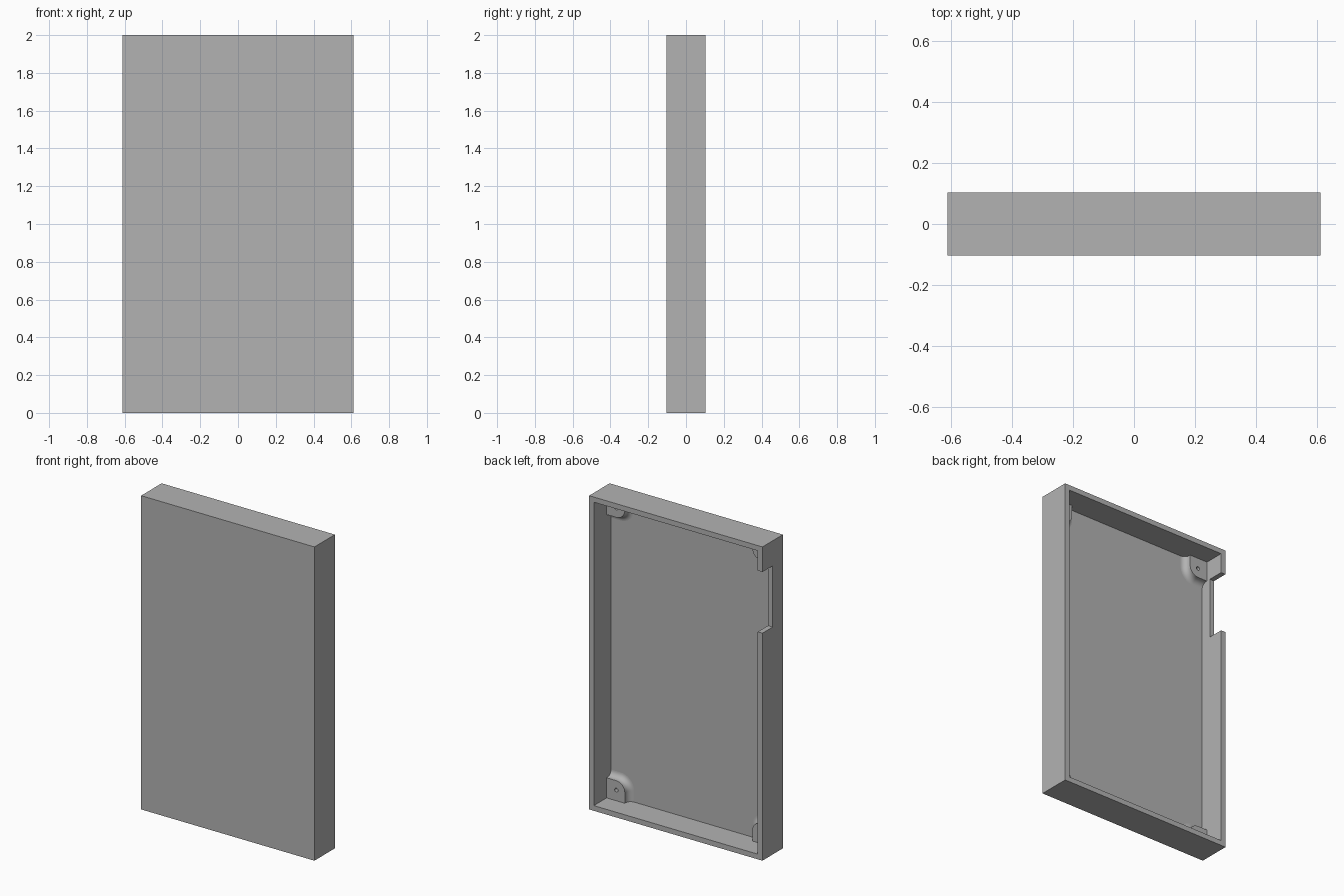
import bpy, bmesh
from math import sin, cos, pi
from mathutils import Vector

cube = bpy.data.objects.get("Cube")
if cube:
    bpy.data.objects.remove(cube, do_unlink=True)

W, D, H = 1.222, 0.206, 2.0      # outer size
T = 0.033                        # wall and floor thickness
FLOOR = -D / 2 + T               # inner floor, the tray opens to the back
BOSS_TOP = -0.026
C, R, FILLET = 0.068, 0.06, 0.036   # boss centre from walls, radius, base fillet

grey = bpy.data.materials.new("plain grey")
grey.use_nodes = True
colour = (0.45, 0.45, 0.45, 1)
grey.diffuse_color = colour
grey.node_tree.nodes["Principled BSDF"].inputs["Base Color"].default_value = colour


def finish(name, bm):
    bmesh.ops.recalc_face_normals(bm, faces=bm.faces[:])
    mesh = bpy.data.meshes.new(name)
    bm.to_mesh(mesh)
    bm.free()
    mesh.materials.append(grey)
    obj = bpy.data.objects.new(name, mesh)
    bpy.context.collection.objects.link(obj)
    return obj


def box(name, lo, hi):
    bm = bmesh.new()
    bmesh.ops.create_cube(bm, size=1)
    lo, hi = Vector(lo), Vector(hi)
    for v in bm.verts:
        v.co = (lo + hi) / 2 + v.co * (hi - lo)
    return finish(name, bm)


def cut(obj, cutter):
    cutter.hide_render = True
    mod = obj.modifiers.new("cut", "BOOLEAN")
    mod.operation, mod.solver, mod.object = "DIFFERENCE", "EXACT", cutter
    bpy.context.view_layer.objects.active = obj
    bpy.ops.object.modifier_apply(modifier=mod.name)
    bpy.data.objects.remove(cutter, do_unlink=True)


def loft(name, loops):
    """Closed solid through matching loops of points."""
    bm = bmesh.new()
    rings = [[bm.verts.new(p) for p in loop] for loop in loops]
    n = len(rings[0])
    for a, b in zip(rings, rings[1:]):
        for i in range(n):
            j = (i + 1) % n
            bm.faces.new((a[i], a[j], b[j], b[i]))
    bm.faces.new(rings[0])
    bm.faces.new(rings[-1])
    return finish(name, bm)


# Tray with an open back and a notch in one side wall
tray = box("tray", (-W / 2, -D / 2, 0), (W / 2, D / 2, H))
cut(tray, box("cavity", (-W / 2 + T, FLOOR, T), (W / 2 - T, D, H - T)))
cut(tray, box("notch", (-W, 0, 1.45), (-W / 2 + 2 * T, D, 1.84)))


# Corner screw bosses: square to the walls, round inwards, flared at the floor
def boss(name, sx, top):
    def place(u, v, y):
        z = T + v if not top else H - T - v
        return (sx * (W / 2 - T - u), y, z)

    def outline(grow, y):
        r, sink = R + grow, -0.005
        pts = [(sink, sink), (C + r, sink)]
        for i in range(17):
            a = i / 16 * pi / 2
            pts.append((C + r * cos(a), C + r * sin(a)))
        pts.append((sink, C + r))
        return [place(u, v, y) for u, v in pts]

    loops = [outline(FILLET, FLOOR - 0.005)]
    for i in range(9):
        a = i / 8 * pi / 2
        loops.append(outline(FILLET * (1 - sin(a)), FLOOR + FILLET * (1 - cos(a))))
    loops.append(outline(0, BOSS_TOP))
    obj = loft(name, loops)

    def circle(y):
        return [place(C + 0.012 * cos(i * pi / 10), C + 0.012 * sin(i * pi / 10), y)
                for i in range(20)]
    cut(obj, loft("screw_hole", [circle(FLOOR), circle(0)]))
    bpy.ops.object.select_all(action="DESELECT")
    obj.select_set(True)
    bpy.context.view_layer.objects.active = obj
    bpy.ops.object.shade_smooth_by_angle()


for side, sx in (("left", 1), ("right", -1)):
    for level in ("lower", "upper"):
        boss(f"{level}_{side}_screw_boss", sx, level == "upper")
